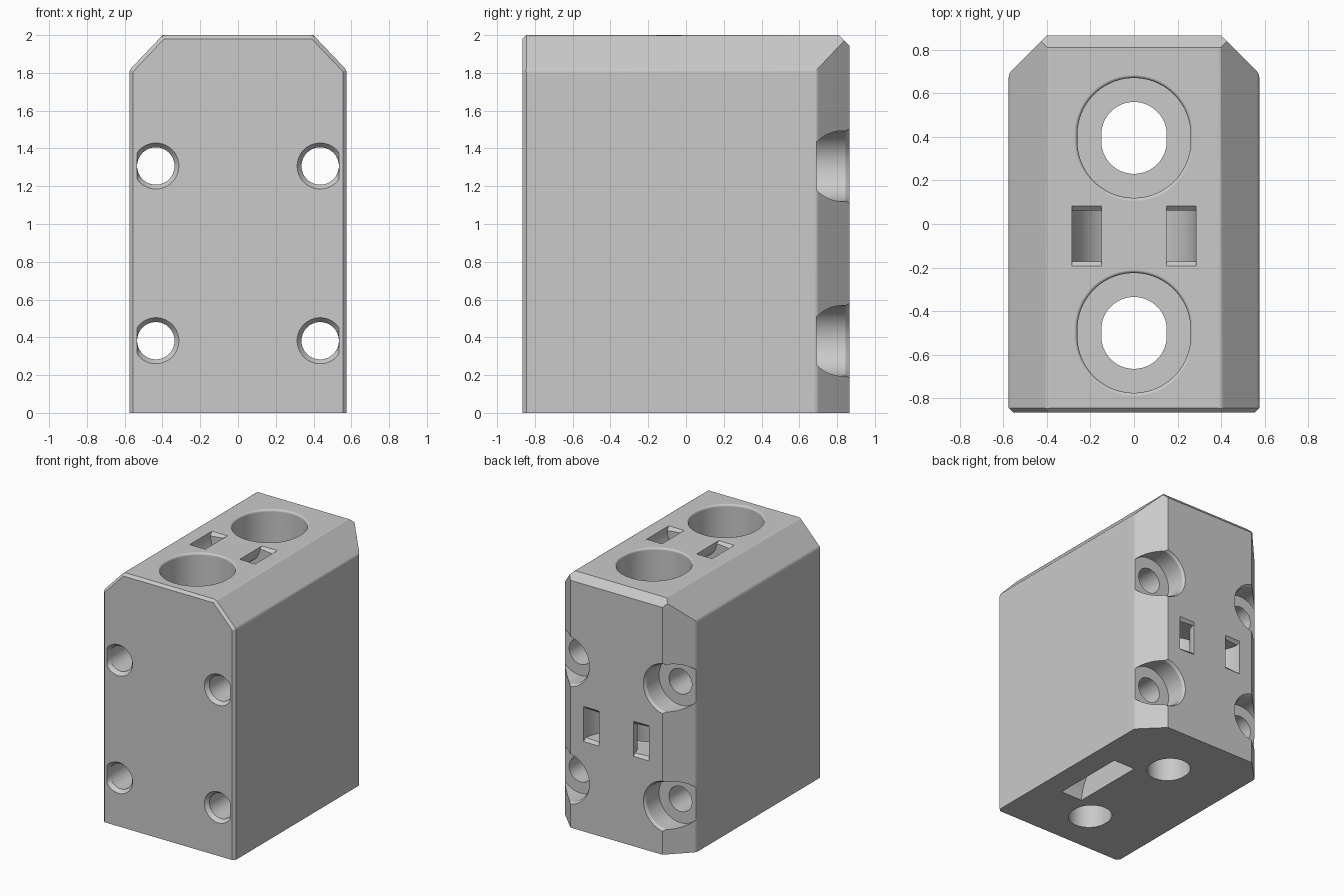
import bpy, bmesh, math
from mathutils import Vector

cube = bpy.data.objects.get("Cube")
if cube:
    bpy.data.objects.remove(cube, do_unlink=True)

W, D, H = 0.575, 0.865, 2.0
TAU = math.tau

grey = bpy.data.materials.new("plain grey")
grey.use_nodes = True
grey.diffuse_color = (0.59, 0.59, 0.59, 1)
grey.node_tree.nodes["Principled BSDF"].inputs["Base Color"].default_value = grey.diffuse_color


def make_object(name, bm):
    bmesh.ops.recalc_face_normals(bm, faces=bm.faces)
    mesh = bpy.data.meshes.new(name)
    bm.to_mesh(mesh)
    bm.free()
    obj = bpy.data.objects.new(name, mesh)
    bpy.context.collection.objects.link(obj)
    return obj


def slice_off(bm, point, normal):
    """Cut away everything on the normal side and close the cut."""
    geom = bm.verts[:] + bm.edges[:] + bm.faces[:]
    cut = bmesh.ops.bisect_plane(bm, geom=geom, plane_co=point, plane_no=normal,
                                 clear_outer=True, dist=1e-5)["geom_cut"]
    edges = [e for e in cut if isinstance(e, bmesh.types.BMEdge)]
    if edges:
        bmesh.ops.holes_fill(bm, edges=edges, sides=0)


cutters = []


def cutter(name, rings):
    """Skin a row of equal rings, cap both ends and keep it as a cutter."""
    bm = bmesh.new()
    rows = [[bm.verts.new(p) for p in ring] for ring in rings]
    n = len(rows[0])
    for a, b in zip(rows, rows[1:]):
        for i in range(n):
            j = (i + 1) % n
            bm.faces.new((a[i], a[j], b[j], b[i]))
    bm.faces.new(rows[0])
    bm.faces.new(rows[-1])
    obj = make_object(name, bm)
    obj.hide_render = True
    cutters.append(obj)


# Body block with sloped top sides and sloped back corners
bm = bmesh.new()
bmesh.ops.create_cube(bm, size=1)
for v in bm.verts:
    v.co = Vector((v.co.x * 2 * W, v.co.y * 2 * D, (v.co.z + 0.5) * H))
for s in (-1, 1):
    slice_off(bm, (s * W, 0, 1.815), (s, 0, 0.95))
    slice_off(bm, (s * W, 0.69, 0), (s, 1, 0))


def is_soft(e):
    a, b = (v.co for v in e.verts)
    along_y = abs(a.y - b.y) > 1 and min(a.z, b.z) > 1
    upright = abs(a.z - b.z) > 1 and abs(a.x) > 0.57 and a.y > 0
    return along_y or upright


bmesh.ops.bevel(bm, geom=[e for e in bm.edges if is_soft(e)], offset=0.015,
                segments=3, profile=0.5, affect='EDGES')
slice_off(bm, (0, 0.81, H), (0, 1, 1))

# Narrow chamfer round the front, except along the base
LIP = 0.02
slice_off(bm, (0, -D + LIP, H), (0, -1, 1))
for s in (-1, 1):
    slice_off(bm, (s * W, -D + LIP, 0), (s, -1, 0))
    side = Vector((s, 0, 0.95)).normalized()
    slice_off(bm, (s * W, -D + LIP, 1.815), side + Vector((0, -1, 0)))
body = make_object("mounting_block", bm)


def disc(x, y, z, r, limit=1, n=48):
    """Upright ring facing the front, flattened where it passes the limit."""
    ring = []
    for i in range(n):
        a = TAU * (i + 0.5) / n
        px = x + r * math.cos(a)
        ring.append((max(-limit, min(limit, px)), y, z + r * math.sin(a)))
    return ring


# Half-round slot under the base
cutter("base_slot_cutter", [[(px, py - 0.06, pz) for py, px, pz in disc(0, px, -0.01, 0.3)]
                            for px in (0.2, 0.39)])


# Two deep vertical bores with soft rims and narrower floor holes
def stadium(cy, r, z, n=64, stretch=0.015):
    ring = []
    for i in range(n):
        a = TAU * (i + 0.5) / n
        y = r * math.sin(a)
        ring.append((r * math.cos(a), cy + y + math.copysign(stretch, y), z))
    return ring


for cy in (0.395, -0.5):
    rows = [(0.15, -0.1), (0.15, 0.2), (0.26, 0.2), (0.26, 1.982),
            (0.262, 1.991), (0.267, 1.997), (0.275, H), (0.275, 2.1)]
    cutter("bore_cutter", [stadium(cy, r, z) for r, z in rows])

# Screw holes: flared and flattened at the front, counterbored at the back
for x in (-0.435, 0.435):
    for z in (0.382, 1.307):
        rows = [(0.122, -1), (0.122, -D), (0.099, -D + 0.03), (0.099, 0.69),
                (0.187, 0.69), (0.187, 0.845), (0.2, D), (0.2, 1)]
        cutter("screw_cutter", [disc(x, y, z, r, 0.534 if y < 0 else 1)
                                for r, y in rows])


# Curved strap channels: half rings dipping into the top and the back
def strap_channel(place):
    def section(c, d, h, lift=0):
        return [place(r * c, t, r * d - lift) for r, t in
                ((0.15, -h), (0.285, -h), (0.285, h), (0.15, h))]

    steps = 32
    rings = [section(1, 0, 0.138, 0.1), section(1, 0, 0.138)]
    for i in range(1, steps):
        a = math.pi * i / steps
        rings.append(section(math.cos(a), math.sin(a), 0.116))
    rings += [section(-1, 0, 0.138), section(-1, 0, 0.138, 0.1)]
    cutter("strap_cutter", rings)


strap_channel(lambda u, t, d: (u, t - 0.055, H - d))
strap_channel(lambda u, t, d: (u, D - d, t + 0.845))

# Carve everything out of the block
for c in cutters:
    mod = body.modifiers.new(c.name, 'BOOLEAN')
    mod.operation = 'DIFFERENCE'
    mod.solver = 'EXACT'
    mod.object = c
bpy.context.view_layer.update()
deps = bpy.context.evaluated_depsgraph_get()
carved = bpy.data.meshes.new_from_object(body.evaluated_get(deps))
body.modifiers.clear()
body.data = carved
carved.materials.clear()
carved.materials.append(grey)
for p in carved.polygons:
    p.material_index = 0
for c in cutters:
    bpy.data.objects.remove(c, do_unlink=True)

# Smooth round parts, keep flats flat
bpy.ops.object.select_all(action='DESELECT')
body.select_set(True)
bpy.context.view_layer.objects.active = body
bpy.ops.object.shade_smooth_by_angle(angle=math.radians(30))
weighted = body.modifiers.new("weighted_normals", 'WEIGHTED_NORMAL')
weighted.keep_sharp = True
